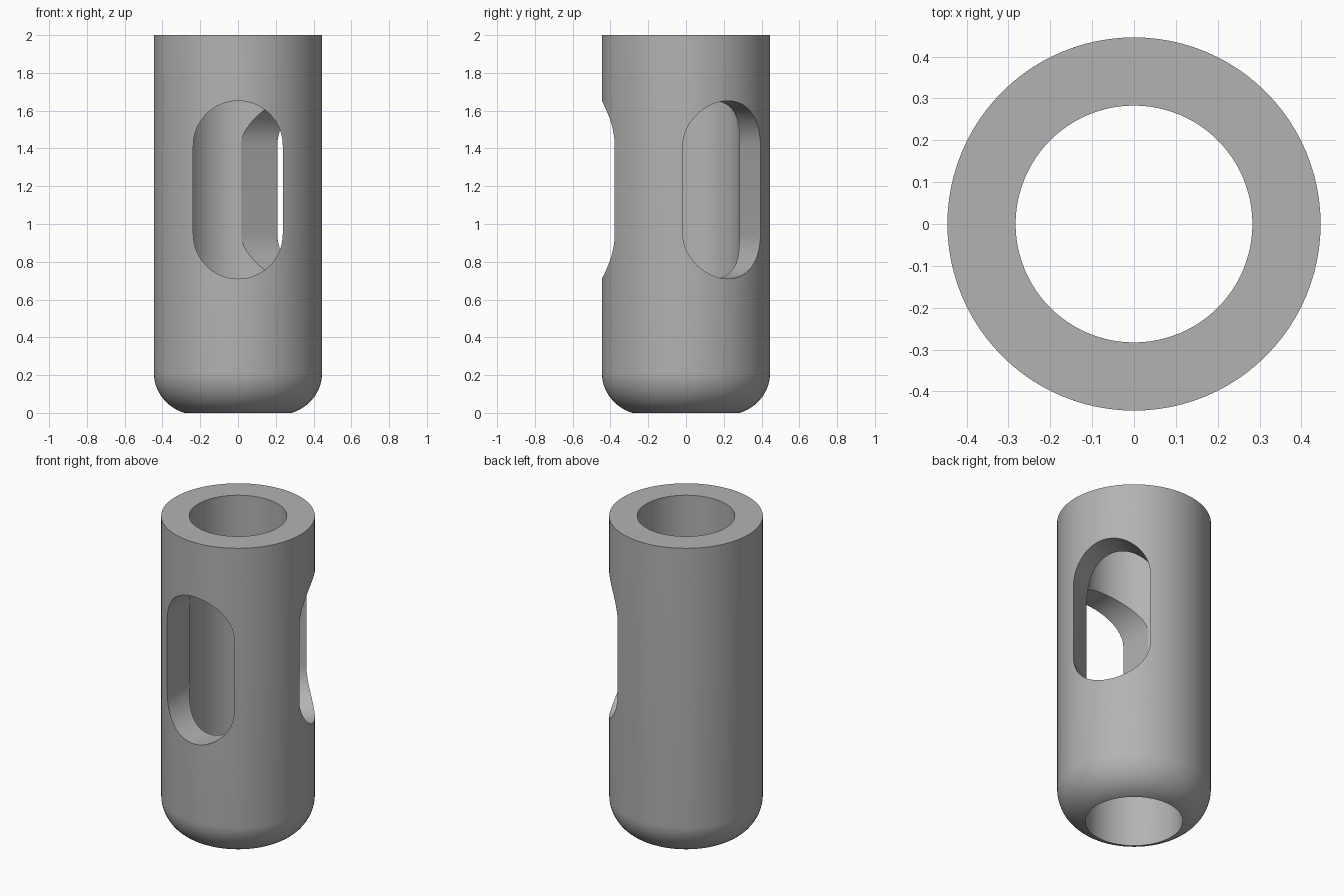
import bpy, bmesh, math
from mathutils import Matrix, Vector

cube = bpy.data.objects.get("Cube")
if cube:
    bpy.data.objects.remove(cube, do_unlink=True)

OUTER, BORE, HEIGHT = 0.446, 0.283, 2.0
FILLET = 0.225
SLOT_HALF, SLOT_LOW, SLOT_HIGH = 0.237, 0.947, 1.415
SEGMENTS = 96

grey = bpy.data.materials.new("plain_grey")
grey.use_nodes = True
colour = (0.45, 0.45, 0.45, 1)
grey.diffuse_color = colour
grey.node_tree.nodes["Principled BSDF"].inputs["Base Color"].default_value = colour


def make_object(name, bm):
    bmesh.ops.recalc_face_normals(bm, faces=bm.faces)
    mesh = bpy.data.meshes.new(name)
    bm.to_mesh(mesh)
    bm.free()
    mesh.materials.append(grey)
    obj = bpy.data.objects.new(name, mesh)
    bpy.context.collection.objects.link(obj)
    return obj


def sleeve():
    # Tube section: straight bore, rounded lower rim that the bore cuts off
    centre_r = OUTER - FILLET
    end = math.acos((BORE - centre_r) / FILLET)
    centre_z = FILLET * math.sin(end)
    steps = 14
    profile = [(BORE, HEIGHT)]
    for i in range(steps + 1):
        a = end * (1 - i / steps)
        profile.append((centre_r + FILLET * math.cos(a), centre_z - FILLET * math.sin(a)))
    profile.append((OUTER, HEIGHT))
    bm = bmesh.new()
    verts = [bm.verts.new((r, 0, z)) for r, z in profile]
    edges = [bm.edges.new((v, verts[(i + 1) % len(verts)])) for i, v in enumerate(verts)]
    bmesh.ops.spin(bm, geom=verts + edges, cent=(0, 0, 0), axis=(0, 0, 1),
                   angle=math.tau, steps=SEGMENTS, use_merge=True)
    bmesh.ops.remove_doubles(bm, verts=bm.verts, dist=1e-5)
    return make_object("slotted_sleeve", bm)


def slot_cutter(name, degrees):
    # Upright round-ended bar reaching outwards from inside the bore
    bm = bmesh.new()
    ring = []
    steps = 32
    for base, z in ((0, SLOT_HIGH), (math.pi, SLOT_LOW)):
        for i in range(steps + 1):
            a = base + math.pi * i / steps
            ring.append(bm.verts.new((0.1, SLOT_HALF * math.cos(a), z + SLOT_HALF * math.sin(a))))
    face = bm.faces.new(ring)
    grown = bmesh.ops.extrude_face_region(bm, geom=[face], use_keep_orig=True)["geom"]
    bmesh.ops.translate(bm, vec=Vector((0.5, 0, 0)),
                        verts=[g for g in grown if isinstance(g, bmesh.types.BMVert)])
    bmesh.ops.rotate(bm, verts=bm.verts, cent=(0, 0, 0),
                     matrix=Matrix.Rotation(math.radians(degrees), 3, "Z"))
    obj = make_object(name, bm)
    obj.hide_render = True
    return obj


# Sleeve with a front slot and one a third of a turn round
body = sleeve()
bpy.context.view_layer.objects.active = body
body.select_set(True)
for name, degrees in (("front_slot_cutter", -90), ("side_slot_cutter", 30)):
    cutter = slot_cutter(name, degrees)
    cut = body.modifiers.new(name, "BOOLEAN")
    cut.operation = "DIFFERENCE"
    cut.solver = "EXACT"
    cut.object = cutter
    bpy.ops.object.modifier_apply(modifier=cut.name)
    bpy.data.objects.remove(cutter, do_unlink=True)

bpy.ops.object.shade_smooth_by_angle(angle=math.radians(30))
